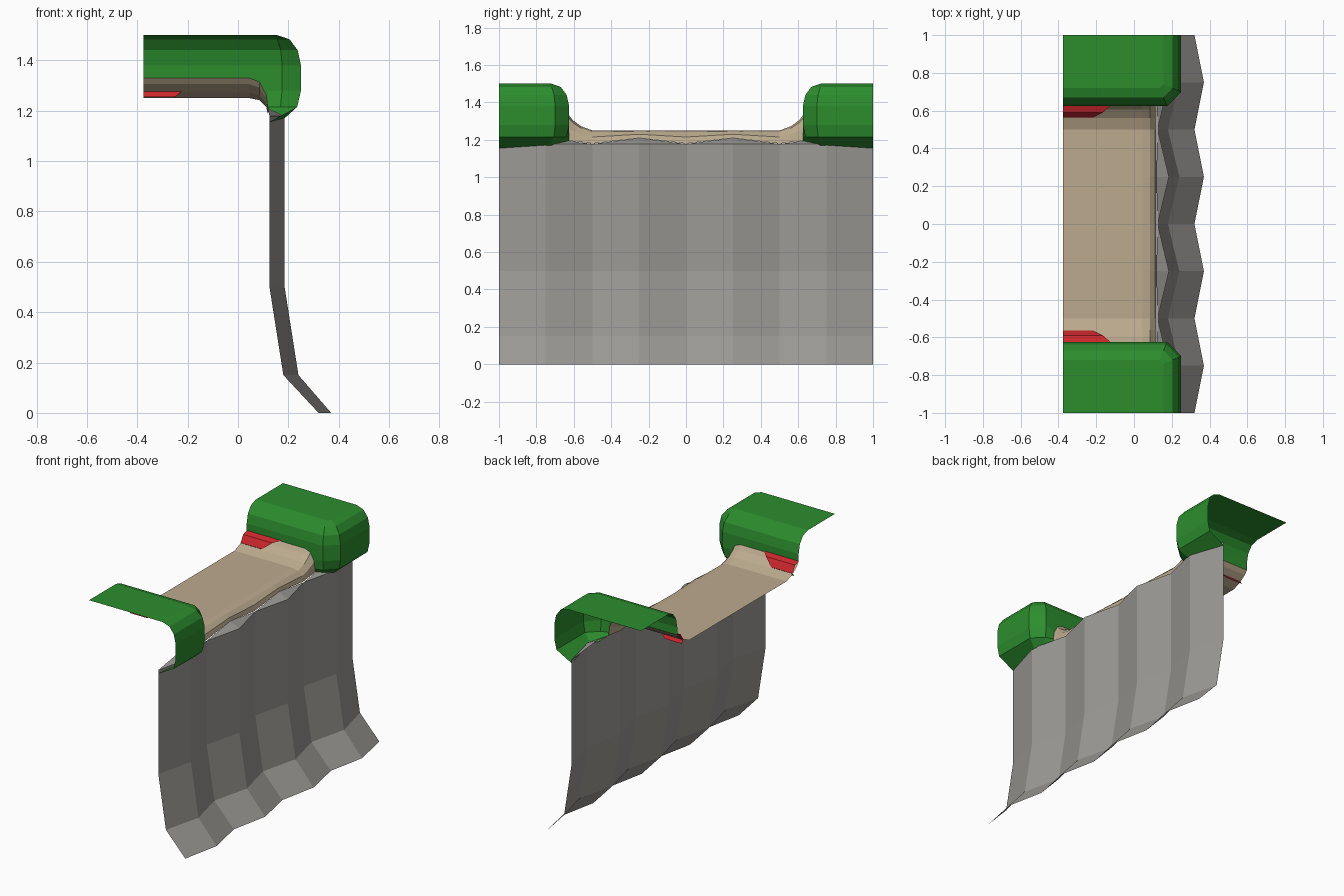
import bpy, bmesh

if "Cube" in bpy.data.objects:
    bpy.data.objects.remove(bpy.data.objects["Cube"])


def material(name, rgb):
    m = bpy.data.materials.new(name)
    m.diffuse_color = (*rgb, 1)
    m.use_nodes = True
    m.node_tree.nodes["Principled BSDF"].inputs["Base Color"].default_value = m.diffuse_color
    return m


def sheet(name, rows, mat, cap=None, mirror=False):
    """Skin a grid of points (rows bottom-up); cap closes the last row with one extra point."""
    bm = bmesh.new()
    grid = [[bm.verts.new(p) for p in row] for row in rows]
    for lo, hi in zip(grid, grid[1:]):
        for j in range(len(lo) - 1):
            bm.faces.new((lo[j], lo[j + 1], hi[j + 1], hi[j]))
    if cap:
        bm.faces.new(grid[-1] + [bm.verts.new(cap)])
    bmesh.ops.remove_doubles(bm, verts=bm.verts, dist=0.0005)
    me = bpy.data.meshes.new(name)
    bm.to_mesh(me)
    bm.free()
    me.materials.append(mat)
    ob = bpy.data.objects.new(name, me)
    bpy.context.collection.objects.link(ob)
    if mirror:
        mod = ob.modifiers.new("Mirror", 'MIRROR')
        mod.use_axis = (False, True, False)
    return ob


rock = material("rock", (0.33, 0.32, 0.30))
dirt = material("dirt", (0.50, 0.40, 0.27))
grass = material("grass", (0.025, 0.27, 0.027))
red = material("red", (0.60, 0.02, 0.025))

# Cliff wall: pleated in y, flared at the foot, with triangular ledges on top
profile = [(0.32, 0.37, 0), (0.18, 0.24, 0.15), (0.125, 0.185, 0.5), (0.125, 0.185, 1.178)]
ys = [-1 + 0.25 * i for i in range(9)]
wall = [[(peak if i % 2 else valley, y, z) for i, y in enumerate(ys)]
        for valley, peak, z in profile]
wall.append([(0.118, y, 1.21) if i % 2 else (0.125, y, 1.178) for i, y in enumerate(ys)])
sheet("cliff_wall", wall, rock)

# Dirt path: flat with raised sides and a rounded lip over the cliff (y, top z, lip z)
half = [(0.625, 1.33, 1.195), (0.605, 1.305, 1.192), (0.56, 1.272, 1.188),
        (0.5, 1.25, 1.18), (0.25, 1.25, 1.21)]
section = [(-y, t, b) for y, t, b in half] + [(0, 1.25, 1.18)] + half[::-1]
lip = [(0.12, 1.0), (0.112, 0.5), (0.085, 0.12), (0.045, 0), (-0.375, 0)]
sheet("dirt_path", [[(x, y, t - f * (t - b)) for y, t, b in section] for x, f in lip], dirt)

# Grass banks: rounded profile (inset, z) swept round a chamfered corner
bank = [(0.065, 1.17), (0.015, 1.215), (0, 1.28), (0, 1.38),
        (0.013, 1.44), (0.045, 1.483), (0.095, 1.5)]
# plan point, inset direction, lowest z where the bank meets the path
plan = [(-0.375, 0.625, 0, 1, 1.33), (0.045, 0.625, 0, 1, 1.33), (0.085, 0.625, 0, 1, 1.314),
        (0.112, 0.625, 0, 1, 1.262), (0.12, 0.625, 0, 1, 1.195),
        (0.175, 0.625, -0.414, 1, 0), (0.25, 0.70, -1, 0.414, 0), (0.25, 1.0, -1, 0, 0)]
rows = []
for k, (d, z) in enumerate(bank):
    row = []
    for x, y, dx, dy, low in plan:
        inset = 0 if low and k < 3 else d
        row.append((x + dx * inset, y + dy * inset, max(z, low)))
    rows.append(row)
rows[0][-1] = (0.125, 1.0, 1.155)
sheet("grass_bank", rows, grass, cap=(-0.375, 1.0, 1.5), mirror=True)

# Red tapered strips under the banks (y, z, end x)
strip = [(0.578, 1.255, -0.25), (0.563, 1.278, -0.22), (0.59, 1.322, -0.165), (0.625, 1.335, -0.125)]
sheet("red_strip", [[(-0.375, y, z), (x, y, z)] for y, z, x in strip], red, mirror=True)
